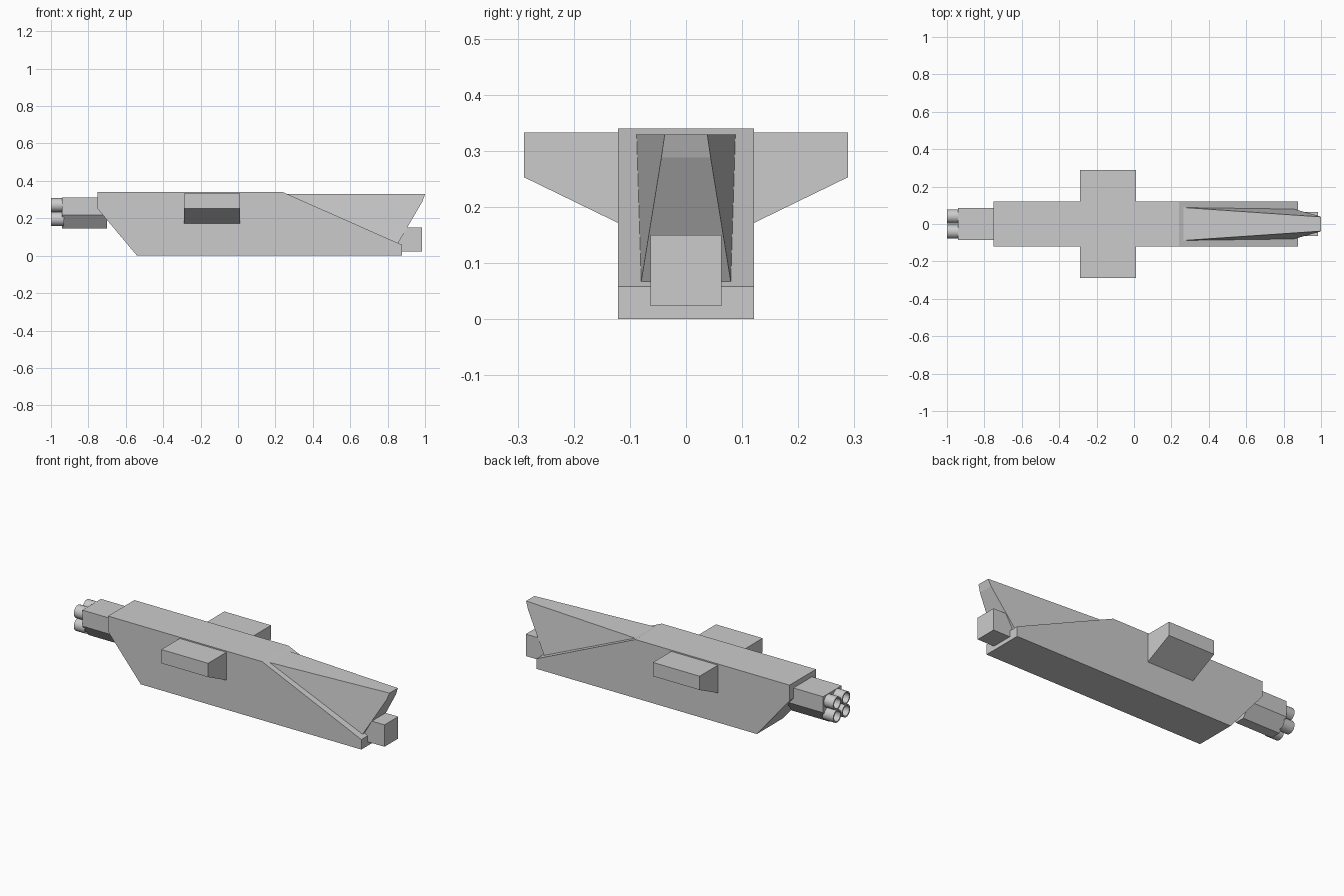
import bpy, bmesh, math
from mathutils import Matrix, Vector

cube = bpy.data.objects.get("Cube")
if cube:
    bpy.data.objects.remove(cube, do_unlink=True)

grey = bpy.data.materials.new("light grey")
grey.use_nodes = True
colour = (0.6, 0.6, 0.6, 1)
grey.diffuse_color = colour
grey.node_tree.nodes["Principled BSDF"].inputs["Base Color"].default_value = colour


def finish(name, bm):
    bmesh.ops.recalc_face_normals(bm, faces=bm.faces)
    mesh = bpy.data.meshes.new(name)
    bm.to_mesh(mesh)
    bm.free()
    mesh.materials.append(grey)
    obj = bpy.data.objects.new(name, mesh)
    bpy.context.collection.objects.link(obj)
    return obj


def loft(name, start, end):
    """Solid between two matching outlines."""
    bm = bmesh.new()
    a = [bm.verts.new(p) for p in start]
    b = [bm.verts.new(p) for p in end]
    bm.faces.new(a)
    bm.faces.new(b)
    for i in range(len(a)):
        j = (i + 1) % len(a)
        bm.faces.new((a[i], a[j], b[j], b[i]))
    return finish(name, bm)


def across(name, profile):
    """Symmetric solid from (x, half width, z) points."""
    return loft(name, [(x, -y, z) for x, y, z in profile], profile)


def along(name, profile, x0, x1):
    """Extrude a (y, z) outline along x."""
    return loft(name, [(x0, y, z) for y, z in profile], [(x1, y, z) for y, z in profile])


# Hull with a sloping rear deck
hull = [(-0.75, 0.34), (0.24, 0.34), (0.877, 0.058), (0.877, 0), (-0.54, 0), (-0.75, 0.25)]
across("hull", [(x, 0.121, z) for x, z in hull])

# Tapered fin resting on the rear deck
across("tail_fin", [(0.265, 0.088, 0.329), (1, 0.038, 0.329),
                    (0.985, 0.044, 0.288), (0.855, 0.08, 0.066)])

# Tail block under the fin
block = [(0.85, 0.15), (0.985, 0.15), (0.985, 0.023), (0.85, 0.023)]
across("tail_block", [(x, 0.063, z) for x, z in block])

# Side pods
for side, label in ((1, "back"), (-1, "front")):
    pod = [(0.11, 0.333), (0.289, 0.333), (0.289, 0.253), (0.11, 0.166)]
    along(label + "_pod", [(side * y, z) for y, z in pod], -0.29, 0.01)

# Gun housing with a chamfered underside
half = [(0.085, 0.31), (0.085, 0.217), (0.03, 0.145)]
along("gun_housing", half + [(-y, z) for y, z in reversed(half)], -0.94, -0.7)


# Hollow barrels
def barrel(name, y, z, sides=20, outer=0.037, inner=0.029):
    bm = bmesh.new()
    path = [(-0.93, outer), (-1, outer), (-1, inner), (-0.945, inner), (-0.945, 0)]
    verts = [bm.verts.new((x, r, 0)) for x, r in path]
    edges = [bm.edges.new(pair) for pair in zip(verts, verts[1:])]
    bmesh.ops.spin(bm, geom=verts + edges, cent=(0, 0, 0), axis=(1, 0, 0),
                   angle=math.tau, steps=sides)
    bmesh.ops.remove_doubles(bm, verts=bm.verts, dist=0.0005)
    bmesh.ops.transform(bm, matrix=Matrix.Translation(Vector((0, y, z))), verts=bm.verts)
    obj = finish(name, bm)
    bpy.ops.object.select_all(action="DESELECT")
    obj.select_set(True)
    bpy.context.view_layer.objects.active = obj
    bpy.ops.object.shade_smooth_by_angle(angle=math.radians(35))


for row, z in (("upper", 0.271), ("lower", 0.196)):
    for label, y in (("back", 0.041), ("front", -0.041)):
        barrel(f"{row}_{label}_barrel", y, z)
